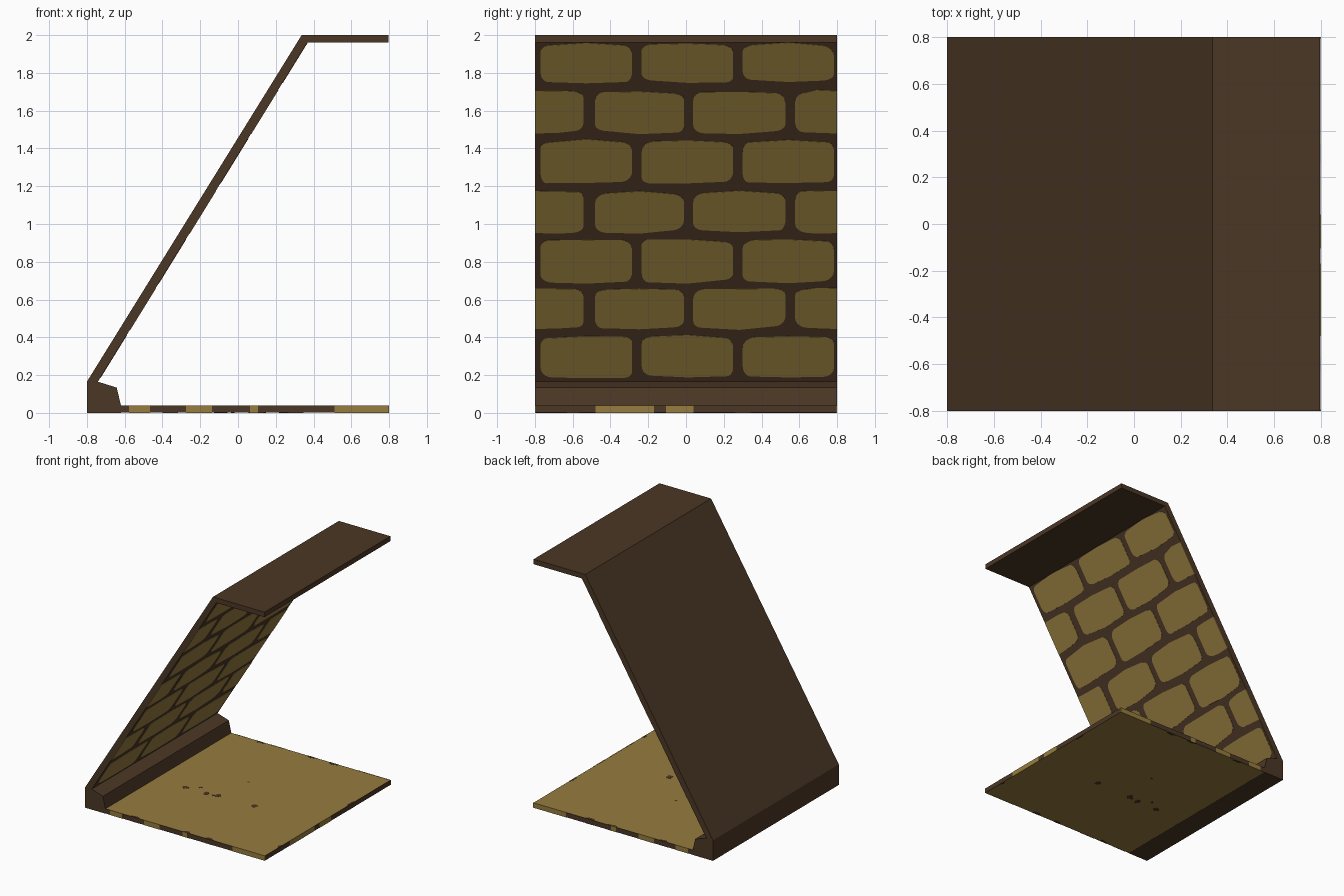
import bpy, bmesh, math, random
from mathutils import Vector

if "Cube" in bpy.data.objects:
    bpy.data.objects.remove(bpy.data.objects["Cube"])

random.seed(4)


def material(name, rgb):
    m = bpy.data.materials.new(name)
    lin = [((c / 255 + 0.055) / 1.055) ** 2.4 for c in rgb]
    m.diffuse_color = (*lin, 1)
    m.use_nodes = True
    m.node_tree.nodes["Principled BSDF"].inputs["Base Color"].default_value = m.diffuse_color
    return m


BROWN = material("dark brown", (75, 55, 37))
GOLD = material("ochre gold", (150, 124, 62))


def prisms(name, outlines, offset, mat):
    """One object made of flat outlines, each extruded by the offset."""
    bm = bmesh.new()
    off = Vector(offset)
    for pts in outlines:
        f = bm.faces.new([bm.verts.new(p) for p in pts])
        r = bmesh.ops.extrude_face_region(bm, geom=[f])
        vs = [g for g in r["geom"] if isinstance(g, bmesh.types.BMVert)]
        bmesh.ops.translate(bm, verts=vs, vec=off)
    # keep the starting faces as end caps
    bmesh.ops.recalc_face_normals(bm, faces=bm.faces[:])
    me = bpy.data.meshes.new(name)
    bm.to_mesh(me)
    bm.free()
    me.materials.append(mat)
    ob = bpy.data.objects.new(name, me)
    bpy.context.collection.objects.link(ob)
    return ob


def side_profile(name, pts):
    return prisms(name, [[(x, -0.8, z) for x, z in pts]], (0, 1.6, 0), BROWN)


# Base kerb, leaning wall and roof lip
side_profile("base_kerb", [(-0.8, 0), (-0.62, 0), (-0.62, 0.04),
                           (-0.642, 0.134), (-0.742, 0.165), (-0.8, 0.165)])
side_profile("leaning_wall", [(-0.8, 0.165), (-0.742, 0.165), (0.367, 1.96), (0.337, 2)])
side_profile("roof_lip", [(0.337, 2), (0.367, 1.96), (0.796, 1.96), (0.796, 2)])

# Bricks on the inner face of the wall
A, B = Vector((-0.742, 0, 0.165)), Vector((0.367, 0, 1.96))
slope = B - A
normal = Vector((slope.z, 0, -slope.x)).normalized()


def on_wall(y, z):
    return A + slope * ((z - A.z) / slope.z) + Vector((0, y, 0)) - normal * 0.002


def brick(y0, y1, z0, z1):
    """Worn brick outline: rounded corners, wobbly edges, cut square at the wall's sides."""
    pts = []
    corners = [(y1, z1, 1, 1), (y0, z1, -1, 1), (y0, z0, -1, -1), (y1, z0, 1, -1)]
    for k, (y, z, sy, sz) in enumerate(corners):
        if abs(y) > 0.79:
            pts.append((y, z))
        else:
            r, q = random.uniform(0.03, 0.07), random.uniform(0.03, 0.06)
            dz = random.uniform(0, 0.015)
            for i in range(6):
                a = math.radians(90 * k + 18 * i)
                pts.append((y - sy * r + r * math.cos(a),
                            z - sz * (q + dz) + q * math.sin(a)))
        # a wobble point midway along the next edge
        ny, nz = corners[(k + 1) % 4][:2]
        if abs(y - ny) > 0.01:
            pts.append(((y + ny) / 2, z + random.uniform(-0.005, 0.005)))
    return [on_wall(y, z) for y, z in pts]


rows = [(0.185, 0.41), (0.445, 0.66), (0.69, 0.92), (0.953, 1.175),
        (1.215, 1.445), (1.48, 1.705), (1.75, 1.958)]
whole = [(-0.77, -0.285), (-0.235, 0.25), (0.3, 0.783)]
shifted = [(-0.8, -0.543), (-0.482, -0.01), (0.038, 0.527), (0.577, 0.8)]
bricks = [brick(y0, y1, z0, z1) for i, (z0, z1) in enumerate(rows)
          for y0, y1 in (shifted if i % 2 else whole)]
prisms("wall_bricks", bricks, normal * 0.004, GOLD)


# Floor: brown core with gold sheets above and below
def rect(x0, x1, y0, y1, z):
    return [(x0, y0, z), (x1, y0, z), (x1, y1, z), (x0, y1, z)]


E = 0.798
prisms("floor_core", [rect(-0.62, E, -E, E, 0.003)], (0, 0, 0.034), BROWN)
prisms("floor_sheets", [rect(-0.62, E, -E, E, z) for z in (0.001, 0.037)],
       (0, 0, 0.002), GOLD)

# Brown rim and gold patches along the three open edges of the floor
R = 0.799
prisms("floor_rim", [rect(-0.62, R, -R, -0.796, 0.001), rect(-0.62, R, 0.796, R, 0.001),
                     rect(0.796, R, -R, R, 0.001)], (0, 0, 0.038), BROWN)
patches = []
for x0, x1 in [(-0.577, -0.466), (-0.275, -0.138), (0.064, 0.106), (0.51, 0.8)]:
    for s in (-1, 1):
        patches.append(rect(x0, x1, min(s * 0.794, s * 0.8), max(s * 0.794, s * 0.8), 0))
for y0, y1 in [(-0.48, -0.17), (-0.105, 0.04)]:
    patches.append(rect(0.794, 0.8, y0, y1, 0))
prisms("floor_edge_patches", patches, (0, 0, 0.04), GOLD)


# Dark worn spots through the floor, with half spots along its edges
def spot(x, y, rx, ry):
    pts = []
    for i in range(10):
        a = math.radians(36 * i)
        k = random.uniform(0.75, 1.2)
        pts.append((min(R, x + rx * k * math.cos(a)),
                    max(-R, min(R, y + ry * k * math.sin(a))), 0))
    return pts


spots = [(-0.354, -0.162, 0.025, 0.02), (-0.168, -0.161, 0.02, 0.03),
         (-0.076, -0.14, 0.022, 0.03), (0.24, -0.14, 0.025, 0.025),
         (-0.11, -0.155, 0.015, 0.012), (-0.03, 0.175, 0.01, 0.01),
         (-0.26, -0.1, 0.012, 0.012)]
for x in (-0.36, 0.1, 0.3):
    spots += [(x, -0.8, 0.04, 0.025), (x, 0.8, 0.04, 0.025)]
spots += [(0.8, -0.6, 0.02, 0.03), (0.8, 0.3, 0.02, 0.04)]
prisms("floor_worn_spots", [spot(*s) for s in spots], (0, 0, 0.04), BROWN)
